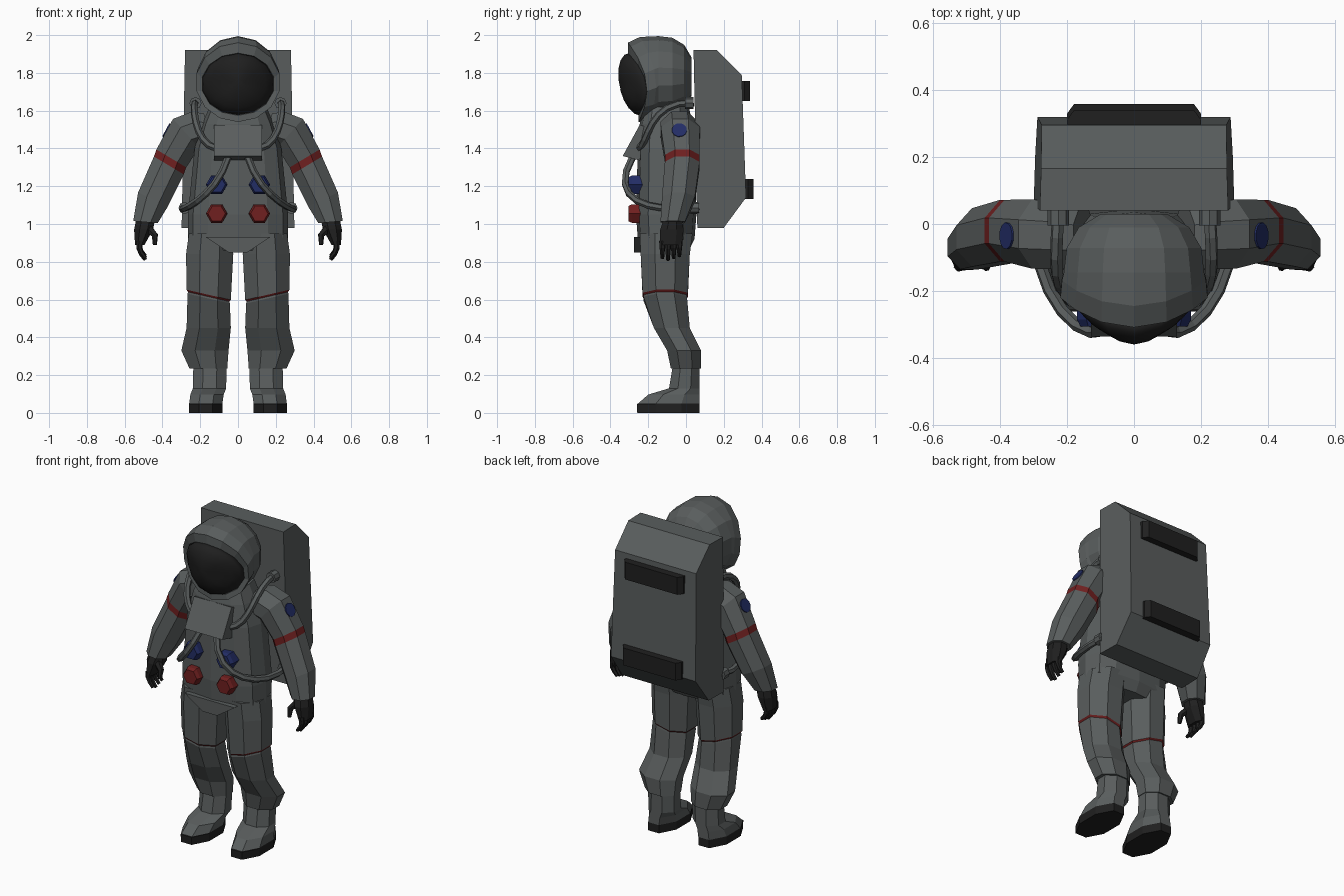
import bpy, bmesh
from math import sin, cos, pi, radians, copysign
from mathutils import Vector
from mathutils.geometry import interpolate_bezier

cube = bpy.data.objects.get("Cube")
if cube:
    bpy.data.objects.remove(cube)


def material(name, red, green, blue):
    mat = bpy.data.materials.new(name)
    mat.use_nodes = True
    colour = (red, green, blue, 1)
    mat.diffuse_color = colour
    shader = mat.node_tree.nodes["Principled BSDF"]
    shader.inputs["Base Color"].default_value = colour
    shader.inputs["Roughness"].default_value = .8
    return mat


suit = material("suit_grey", .1, .11, .11)
rubber = material("dark_rubber", .014, .014, .014)
stripe = material("stripe_red", .16, .014, .014)
badge = material("badge_blue", .016, .026, .13)


def loft(name, rings, mat, accent=None, accent_segments=(), side=1):
    """Skin closed rings into a capped solid; chosen segments take the accent."""
    bm = bmesh.new()
    loops = [[bm.verts.new((x * side, y, z)) for x, y, z in ring] for ring in rings]
    for segment, (lower, upper) in enumerate(zip(loops, loops[1:])):
        for j in range(len(lower)):
            face = bm.faces.new((lower[j - 1], lower[j], upper[j], upper[j - 1]))
            face.material_index = int(segment in accent_segments)
    bm.faces.new(loops[0])
    end_cap = bm.faces.new(loops[-1])
    end_cap.material_index = int(len(loops) - 2 in accent_segments)
    bmesh.ops.recalc_face_normals(bm, faces=bm.faces)
    mesh = bpy.data.meshes.new(name)
    bm.to_mesh(mesh)
    bm.free()
    mesh.materials.append(mat)
    if accent:
        mesh.materials.append(accent)
    part = bpy.data.objects.new(name, mesh)
    bpy.context.collection.objects.link(part)
    return part


def pair(name, *details):
    """Build the left part and its mirrored right twin."""
    return [loft(label + name, *details, side=side)
            for label, side in (("left_", 1), ("right_", -1))]


def circle(count, offset=0):
    angles = [2 * pi * (j + offset) / count for j in range(count)]
    return [(cos(angle), sin(angle)) for angle in angles]


def limb_ring(x, y, z, width, depth, tilt=0):
    """Eight-sided ring with flat sides, its outer edge lifted by the tilt."""
    lean, fit = radians(tilt), 1 / cos(pi / 8)
    return [(x + width * fit * c * cos(lean), y + depth * fit * s, z + width * fit * c * sin(lean))
            for c, s in circle(8, .5)]


def body_ring(z, width, depth):
    """Rounded-box ring around the trunk."""
    def square(value):
        return copysign(abs(value) ** .75, value)
    return [(width * square(c), depth * square(s) - .105, z) for c, s in circle(12)]


def helmet_ring(y, width, height, z, sweep=0):
    """Upright ring whose sides sweep back and whose top leans forward."""
    return [(width * c, y + sweep * (c * c - .4 * s), z + height * s)
            for c, s in circle(14, .5)]


def tube(path, start_radius, end_radius=None, sides=6):
    """Rings swept along a path without twisting."""
    path = [Vector(point) for point in path]
    last = len(path) - 1
    end_radius = end_radius or start_radius
    across, rings = None, []
    for i, point in enumerate(path):
        along = (path[min(i + 1, last)] - path[max(i - 1, 0)]).normalized()
        across = across - along * along.dot(across) if across else along.orthogonal()
        across.normalize()
        radius = start_radius + (end_radius - start_radius) * i / last
        rings.append([point + radius * (across * c + along.cross(across) * s)
                      for c, s in circle(sides)])
    return rings


# Trunk with neck, and the hem flap in front
trunk = ((.86, .2, .12), (.92, .265, .15), (1.05, .265, .16), (1.4, .23, .15),
         (1.53, .19, .14), (1.62, .15, .12))
loft("torso", [body_ring(*row) for row in trunk], suit)
loft("hem_flap", [[(-wide, y, .93), (wide, y, .93), (narrow, y, .85), (-narrow, y, .85)]
                  for y, wide, narrow in ((-.275, .17, .05), (-.18, .17, .05))], suit)

# Helmet: rounded shell, then a thick swept rim
shell = []
for degrees in range(20, 100, 25):
    turn = radians(degrees)
    radius = .215 * sin(turn) ** .7
    shell.append(helmet_ring(.17 * cos(turn) - .13, radius, radius, 1.78))
shell.append(helmet_ring(-.22, .22, .22, 1.77, .06))
shell.append(helmet_ring(-.28, .225, .21, 1.75, .07))
shell.append(helmet_ring(-.28, .195, .165, 1.74, .07))
shell.append(helmet_ring(-.2, .17, .14, 1.74))
loft("helmet", shell, suit)

# Domed visor
dome = []
for degrees in range(0, 90, 20):
    turn = radians(degrees)
    dome.append(helmet_ring(-.27 - .085 * sin(turn), .196 * cos(turn), .166 * cos(turn),
                            1.74, .07 * cos(turn)))
visor = loft("visor", dome, rubber)
for face in visor.data.polygons:
    face.use_smooth = True

# Arms with a red stripe between two rings
arm_rows = ((.15, -.04, 1.5, .09, 70), (.2, -.035, 1.505, .1, 65), (.275, -.03, 1.48, .103, 48),
            (.353, -.02, 1.347, .092, 31), (.366, -.02, 1.31, .092, 31),
            (.45, -.04, 1.13, .087, 25), (.49, -.07, 1.01, .065, 5))
arms = pair("arm", [limb_ring(x, y, z, size, size, tilt) for x, y, z, size, tilt in arm_rows],
            suit, stripe, (3,))

# Round badges laid on the upper arms
bpy.context.view_layer.update()
for arm, side in zip(arms, (1, -1)):
    found, spot, normal, index = arm.closest_point_on_mesh(Vector((side * .44, -.035, 1.53)))
    loft(arm.name + "_badge", tube([spot, spot + normal * .006], .04, sides=12), badge)

# Gloves: palm, four curled fingers and a thumb
palm_rows = ((.49, -.07, 1.02, .05, .05), (.5, -.075, .97, .05, .062), (.52, -.08, .89, .025, .058))
pair("palm", [limb_ring(*row) for row in palm_rows], rubber)
for i, finger in enumerate(("index", "middle", "ring", "little")):
    y = .03 * i - .125
    reach = .1 - .01 * abs(i - 1)
    curl = [(.52 + .03 * t - .06 * t * t, y, .91 - reach * t) for t in (0, .4, .7, 1)]
    pair(finger + "_finger", tube(curl, .018, .01), rubber)
pair("thumb", tube([(.48, -.1, .98), (.44, -.12, .94), (.44, -.13, .89)], .025, .011), rubber)

# Legs: the thigh fabric overlaps a thin red seam at the knee
leg = [limb_ring(.145, -.105, .95, .115, .14), limb_ring(.15, -.11, .84, .125, .13)]
leg += [limb_ring(.155, -.11, z, size, size, 13)
        for z, size in ((.625, .12), (.615, .113), (.605, .115))]
leg += [limb_ring(.155, -.075, .45, .117, .095), limb_ring(.175, -.01, .33, .125, .09),
        limb_ring(.157, 0, .235, .1, .08)]
pair("leg", leg, suit, stripe, (2,))

# Boots: every ring runs from the heel line to its own toe
heel = .072
boot = []
for z, toe in ((.25, -.07), (.13, -.09), (.097, -.2), (.05, -.253), (.047, -.26), (0, -.258)):
    boot.append(limb_ring(.14 - toe * .12, (heel + toe) / 2, z, .088, (heel - toe) / 2))
pair("boot", boot, suit, rubber, (3, 4))

# Backpack with sloped back edges, widening towards the bottom
profile = ((.04, 1.92), (.165, 1.92), (.295, 1.79), (.318, 1.14), (.2, .98), (.06, .98))
loft("backpack", [[(side * (.32 - .02 * z - .03 * y), y, z) for y, z in profile]
                  for side in (-1, 1)], suit)
for name, z, rear in (("upper_bar", 1.705, .34), ("lower_bar", 1.185, .358)):
    bar = []
    for y, wide in ((rear - .07, .2), (rear - .03, .2), (rear, .178)):
        bar.append([(x * wide, y, z + up * .053) for x, up in ((-1, -1), (1, -1), (1, 1), (-1, 1))])
    loft(name, bar, rubber)

# Chest control box
box = ((-.245, 1.525), (-.335, 1.36), (-.22, 1.33), (-.17, 1.5))
loft("chest_box", [[(x, y, z) for y, z in box] for x in (-.128, .128)], suit)

# Hexagonal chest valves
for name, z, mat in (("blue_valve", 1.208, badge), ("red_valve", 1.055, stripe)):
    pair(name, [[(.113 + size * c, y, z + size * s) for c, s in circle(6)]
                for y, size in ((-.2, .057), (-.285, .057), (-.305, .046))], mat)

# Hoses and the sockets where they meet the backpack
hoses = {
    "upper": ((.225, .04, 1.64), (.24, -.2, 1.66), (.24, -.2, 1.42), (.11, -.25, 1.4)),
    "lower": ((.283, .07, 1.085), (.34, -.2, 1.06), (.12, -.42, 1.12), (.05, -.28, 1.36)),
}
for name, (start, start_handle, end_handle, end) in hoses.items():
    curve = interpolate_bezier(start, start_handle, end_handle, end, 9)
    pair(name + "_hose", tube(curve, .019), suit)
    pair(name + "_socket", tube([start, Vector(start) - Vector((0, .045, 0))], .032, sides=8), suit)
